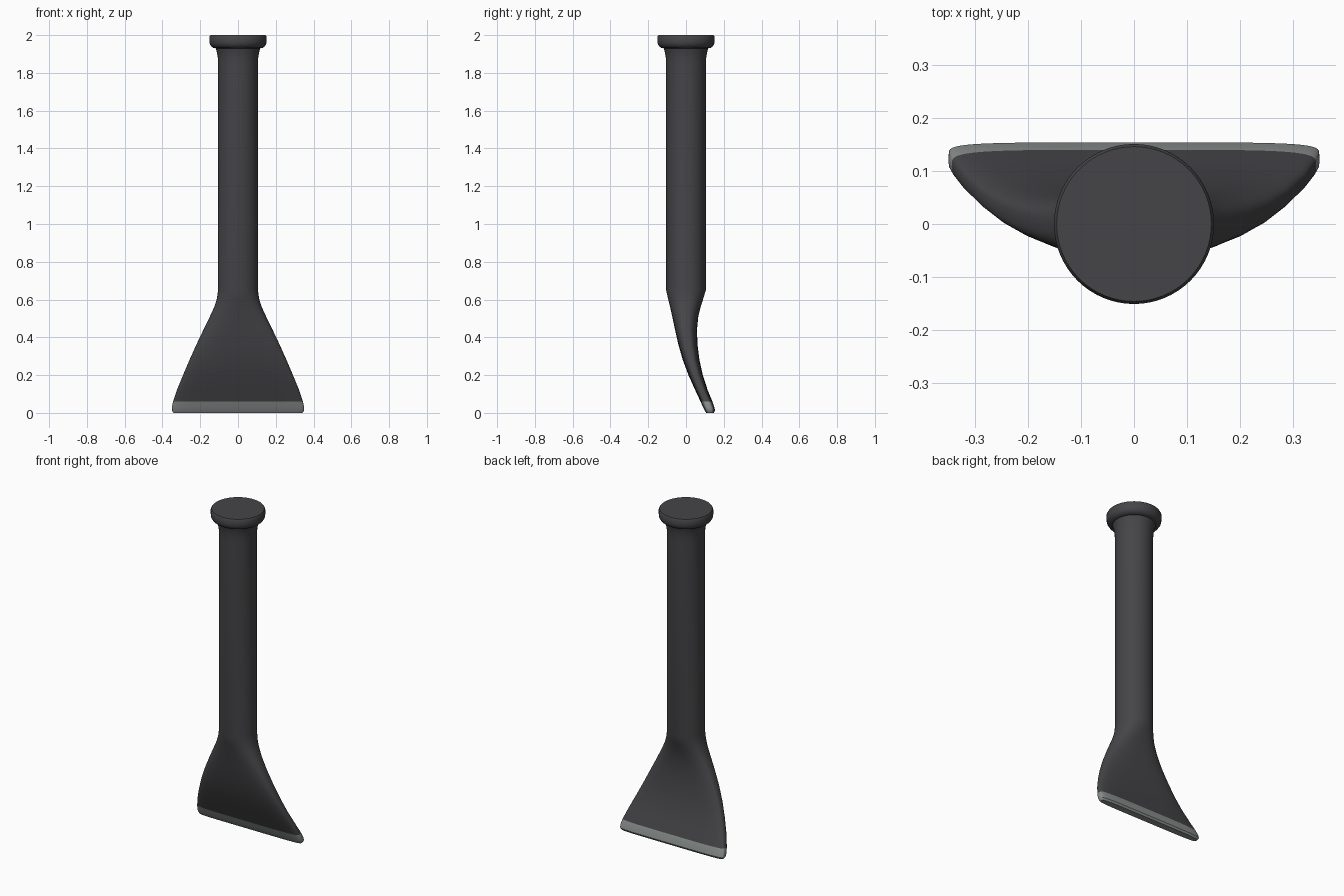
import bpy, bmesh, math

cube = bpy.data.objects.get("Cube")
if cube:
    bpy.data.objects.remove(cube, do_unlink=True)

SIDES = 64
EDGE_TOP = 0.06


def material(name, rgb):
    mat = bpy.data.materials.new(name)
    mat.use_nodes = True
    mat.diffuse_color = (*rgb, 1)
    mat.node_tree.nodes["Principled BSDF"].inputs["Base Color"].default_value = (*rgb, 1)
    return mat


dark = material("dark grey", (0.06, 0.058, 0.063))
steel = material("worn steel", (0.25, 0.27, 0.265))


def spow(value, power):
    return math.copysign(abs(value) ** power, value)


def section(z, half_width, front, back, n):
    """Superellipse ring: n = 2 is round, larger n is boxier."""
    mid, half = (front + back) / 2, (back - front) / 2
    ring = []
    for i in range(SIDES):
        a = math.tau * i / SIDES
        ring.append((half_width * spow(math.cos(a), 2 / n),
                     mid + half * spow(math.sin(a), 2 / n), z))
    return ring


def loft(name, rings, mats):
    bm = bmesh.new()
    loops = [[bm.verts.new(p) for p in ring] for ring in rings]
    for low, high in zip(loops, loops[1:]):
        for i in range(SIDES):
            j = (i + 1) % SIDES
            bm.faces.new((low[i], low[j], high[j], high[i]))
    bm.faces.new(loops[0][::-1])
    bm.faces.new(loops[-1])
    bmesh.ops.recalc_face_normals(bm, faces=bm.faces)
    # Sharpened tip takes the last material
    for face in bm.faces:
        if face.calc_center_median().z < EDGE_TOP:
            face.material_index = len(mats) - 1
    mesh = bpy.data.meshes.new(name)
    bm.to_mesh(mesh)
    bm.free()
    for mat in mats:
        mesh.materials.append(mat)
    obj = bpy.data.objects.new(name, mesh)
    bpy.context.collection.objects.link(obj)
    bpy.ops.object.select_all(action="DESELECT")
    obj.select_set(True)
    bpy.context.view_layer.objects.active = obj
    bpy.ops.object.shade_smooth_by_angle(angle=math.radians(35))
    return obj


# Flared, curved blade blending into the round shaft: z, half width, front y, back y, squareness
blade = [
    (0.0, 0.342, 0.107, 0.147, 5),
    (0.012, 0.35, 0.099, 0.154, 5),
    (0.03, 0.35, 0.09, 0.15, 5),
    (EDGE_TOP, 0.344, 0.077, 0.14, 4.5),
    (0.12, 0.324, 0.049, 0.115, 4),
    (0.2, 0.291, 0.013, 0.089, 3.6),
    (0.28, 0.257, -0.017, 0.071, 3.4),
    (0.36, 0.221, -0.04, 0.061, 3.2),
    (0.44, 0.183, -0.058, 0.058, 2.9),
    (0.51, 0.149, -0.073, 0.065, 2.6),
    (0.56, 0.126, -0.084, 0.077, 2.4),
    (0.6, 0.113, -0.094, 0.09, 2.2),
    (0.65, 0.105, -0.105, 0.105, 2),
]
# Shaft with a short flare under the cap: z, radius
shaft = [(1.84, 0.105), (1.88, 0.107), (1.91, 0.112), (1.94, 0.121)]
body = [section(*row) for row in blade]
body += [section(z, r, -r, r, 2) for z, r in shaft]
loft("shaft_and_blade", body, [dark, steel])

# Round striking cap with softened rim
cap = [(1.93, 0.118), (1.933, 0.131), (1.941, 0.142), (1.952, 0.149),
       (1.965, 0.151), (1.992, 0.151), (2.0, 0.146)]
loft("striking_cap", [section(z, r, -r, r, 2) for z, r in cap], [dark])
